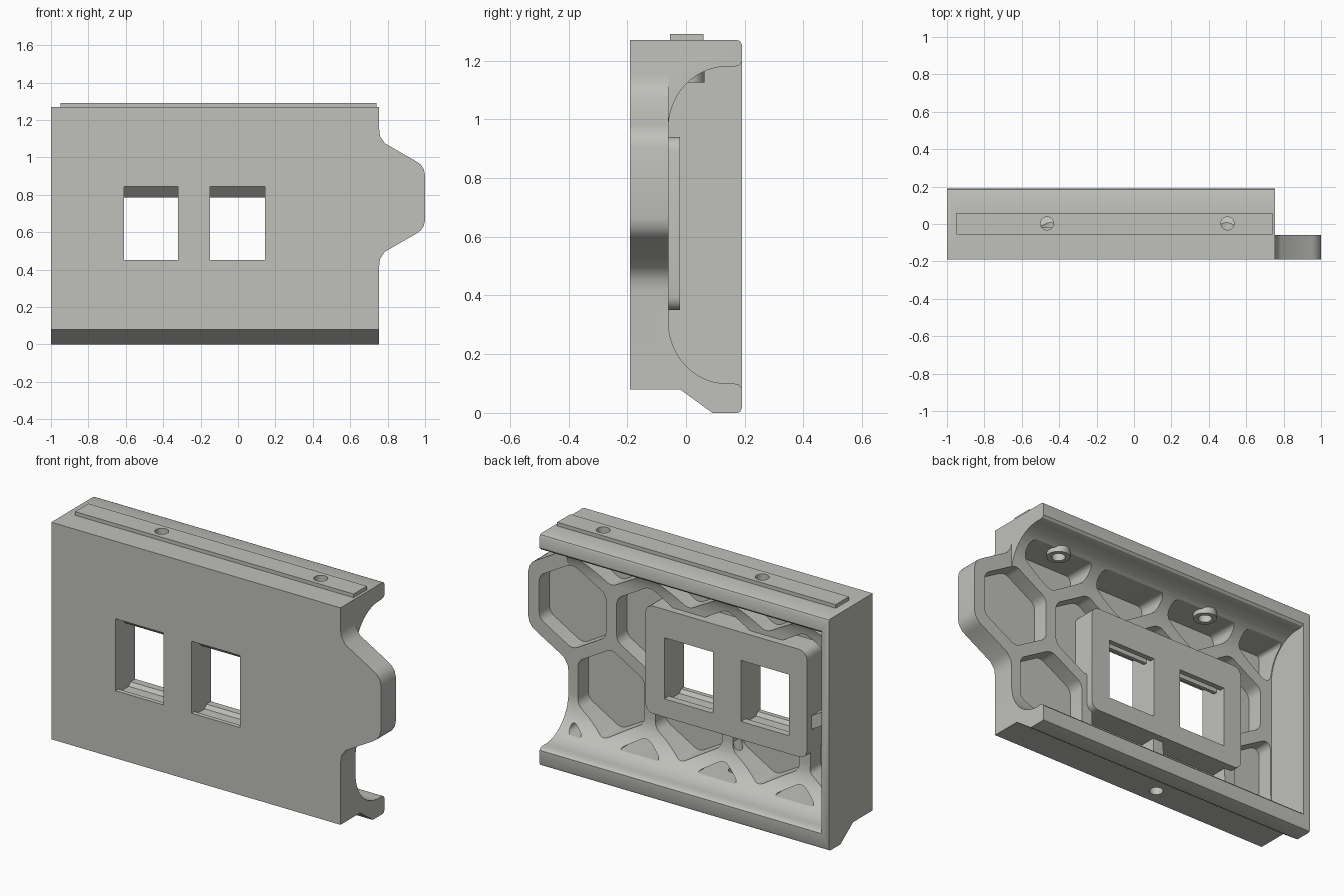
import bpy, bmesh, math
from mathutils import Vector

if "Cube" in bpy.data.objects:
    bpy.data.objects.remove(bpy.data.objects["Cube"])

grey = bpy.data.materials.new("light grey")
grey.diffuse_color = (0.53, 0.53, 0.50, 1)
grey.use_nodes = True
grey.node_tree.nodes["Principled BSDF"].inputs["Base Color"].default_value = grey.diffuse_color


def to_object(name, bm):
    bmesh.ops.recalc_face_normals(bm, faces=bm.faces)
    me = bpy.data.meshes.new(name)
    bm.to_mesh(me)
    bm.free()
    ob = bpy.data.objects.new(name, me)
    bpy.context.collection.objects.link(ob)
    me.materials.append(grey)
    return ob


def add_prism(bm, pts, axis, a, b, radius=0.0):
    """Extrude a 2D outline along x (pts are y,z) or y (pts are x,z)."""
    def place(p, t):
        return (t, p[0], p[1]) if axis == 'x' else (p[0], t, p[1])
    lo = [bm.verts.new(place(p, a)) for p in pts]
    hi = [bm.verts.new(place(p, b)) for p in pts]
    bm.faces.new(lo)
    bm.faces.new(hi[::-1])
    n = len(pts)
    for i in range(n):
        bm.faces.new((lo[i], hi[i], hi[(i + 1) % n], lo[(i + 1) % n]))
    if radius:
        bm.edges.ensure_lookup_table()
        edges = [bm.edges.get((lo[i], hi[i])) for i in range(n)]
        bmesh.ops.recalc_face_normals(bm, faces=bm.faces)
        bmesh.ops.bevel(bm, geom=edges, offset=radius, segments=4,
                        profile=0.5, affect='EDGES', clamp_overlap=True)


def prism(name, pts, axis, a, b, radius=0.0):
    bm = bmesh.new()
    add_prism(bm, pts, axis, a, b, radius)
    return to_object(name, bm)


def rect(u0, u1, v0, v1):
    return [(u0, v0), (u1, v0), (u1, v1), (u0, v1)]


def cylinder(name, x, y, z0, z1, r):
    bm = bmesh.new()
    bmesh.ops.create_cone(bm, cap_ends=True, segments=32, radius1=r, radius2=r, depth=z1 - z0)
    bmesh.ops.translate(bm, verts=bm.verts, vec=(x, y, (z0 + z1) / 2))
    return to_object(name, bm)


def combine(target, other, op):
    mod = target.modifiers.new("bool", 'BOOLEAN')
    mod.operation, mod.object, mod.solver = op, other, 'EXACT'
    bpy.context.view_layer.objects.active = target
    bpy.ops.object.modifier_apply(modifier=mod.name)
    bpy.data.objects.remove(other)


def clip(pts, axis, limit, sign):
    """Keep the part of a convex outline with sign * coordinate <= sign * limit."""
    out = []
    for i, p in enumerate(pts):
        q = pts[(i + 1) % len(pts)]
        dp, dq = sign * (p[axis] - limit), sign * (q[axis] - limit)
        if dp <= 0:
            out.append(p)
        if dp * dq < 0:
            t = dp / (dp - dq)
            out.append((p[0] + t * (q[0] - p[0]), p[1] + t * (q[1] - p[1])))
    return out


# Panel body with a slanted foot and rounded rear edges
panel = prism("panel", [(-0.19, 0.08), (-0.02, 0.08), (0.09, 0.0), (0.175, 0.0), (0.185, 0.004),
                        (0.19, 0.015), (0.19, 1.255), (0.185, 1.266), (0.175, 1.27),
                        (-0.19, 1.27)], 'x', -1.0, 0.755)

# Rear cavity with swept upper and lower shelves, open on the tab side
arc = [(0.14 - 0.2 * math.cos(a), 0.31 - 0.21 * math.sin(a))
       for a in [math.pi / 2 * i / 14 for i in range(15)]]
lower = arc + [(0.165, 0.1), (0.18, 0.096), (0.19, 0.085), (0.25, 0.085)]
upper = [(y, 1.28 - z) for y, z in reversed(lower)]
combine(panel, prism("cavity", lower + upper, 'x', -0.955, 0.9), 'DIFFERENCE')

# Hexagonal side tab
edge = [(0.7, 1.15), (0.755, 1.15), (0.76, 1.112), (0.785, 1.075), (0.95, 0.98),
        (0.975, 0.963), (0.993, 0.937), (1.0, 0.905)]
tab = edge + [(x, 1.57 - z) for x, z in reversed(edge)]
combine(panel, prism("tab", tab, 'y', -0.19, -0.06), 'UNION')

# Honeycomb pockets
pitch, rib, cx, cz = 0.47, 0.065, 0.73, 0.785
radius = (pitch - rib) / math.sqrt(3)
bm = bmesh.new()
for row in range(-2, 2):
    z = cz + row * pitch * math.sqrt(3) / 2
    for col in range(5):
        x = cx - (col + 0.5 * (row % 2)) * pitch
        cell = [(x + radius * math.sin(k * math.pi / 3), z + radius * math.cos(k * math.pi / 3))
                for k in range(6)]
        cell = clip(cell, 0, -0.95, -1)
        cell = clip(cell, 0, 0.95 if row == 0 else 0.70, 1)
        cell = clip(clip(cell, 1, 0.13, -1), 1, 1.15, 1)
        if len(cell) < 3:
            continue
        us, vs = [p[0] for p in cell], [p[1] for p in cell]
        if max(us) - min(us) > 0.05 and max(vs) - min(vs) > 0.03:
            add_prism(bm, cell, 'y', -0.15, 0.16, 0.03)
combine(panel, to_object("pockets", bm), 'DIFFERENCE')

# Raised block behind the windows
combine(panel, prism("window_block", rect(-0.72, 0.26, 0.35, 0.94), 'y', -0.17, -0.02, 0.045), 'UNION')

# Windows: sloped ceiling, latch notch above and shallow groove below
window = [(-0.25, 0.45), (-0.165, 0.45), (-0.15, 0.43), (-0.075, 0.43), (-0.06, 0.45), (0.05, 0.45),
          (0.05, 0.785), (-0.05, 0.785), (-0.05, 0.83), (-0.08, 0.83), (-0.08, 0.785),
          (-0.10, 0.785), (-0.16, 0.845), (-0.25, 0.845)]
for x0, x1 in ((-0.61, -0.32), (-0.15, 0.145)):
    combine(panel, prism("window", window, 'x', x0, x1), 'DIFFERENCE')

# Top rail, with bosses and screw holes below it
combine(panel, prism("top_rail", rect(-0.95, 0.74, 1.25, 1.29), 'y', -0.055, 0.06), 'UNION')
for x in (-0.465, 0.5):
    combine(panel, cylinder("boss", x, 0.003, 1.125, 1.22, 0.06), 'UNION')
    combine(panel, cylinder("hole", x, 0.003, 1.0, 1.4, 0.035), 'DIFFERENCE')

# Hole in the underside
combine(panel, cylinder("bottom_hole", -0.23, -0.1, 0.0, 0.3, 0.035), 'DIFFERENCE')

# Smooth the curved faces, keep the edges sharp
bpy.ops.object.select_all(action='DESELECT')
panel.select_set(True)
bpy.context.view_layer.objects.active = panel
bpy.ops.object.shade_smooth_by_angle(angle=math.radians(30))
